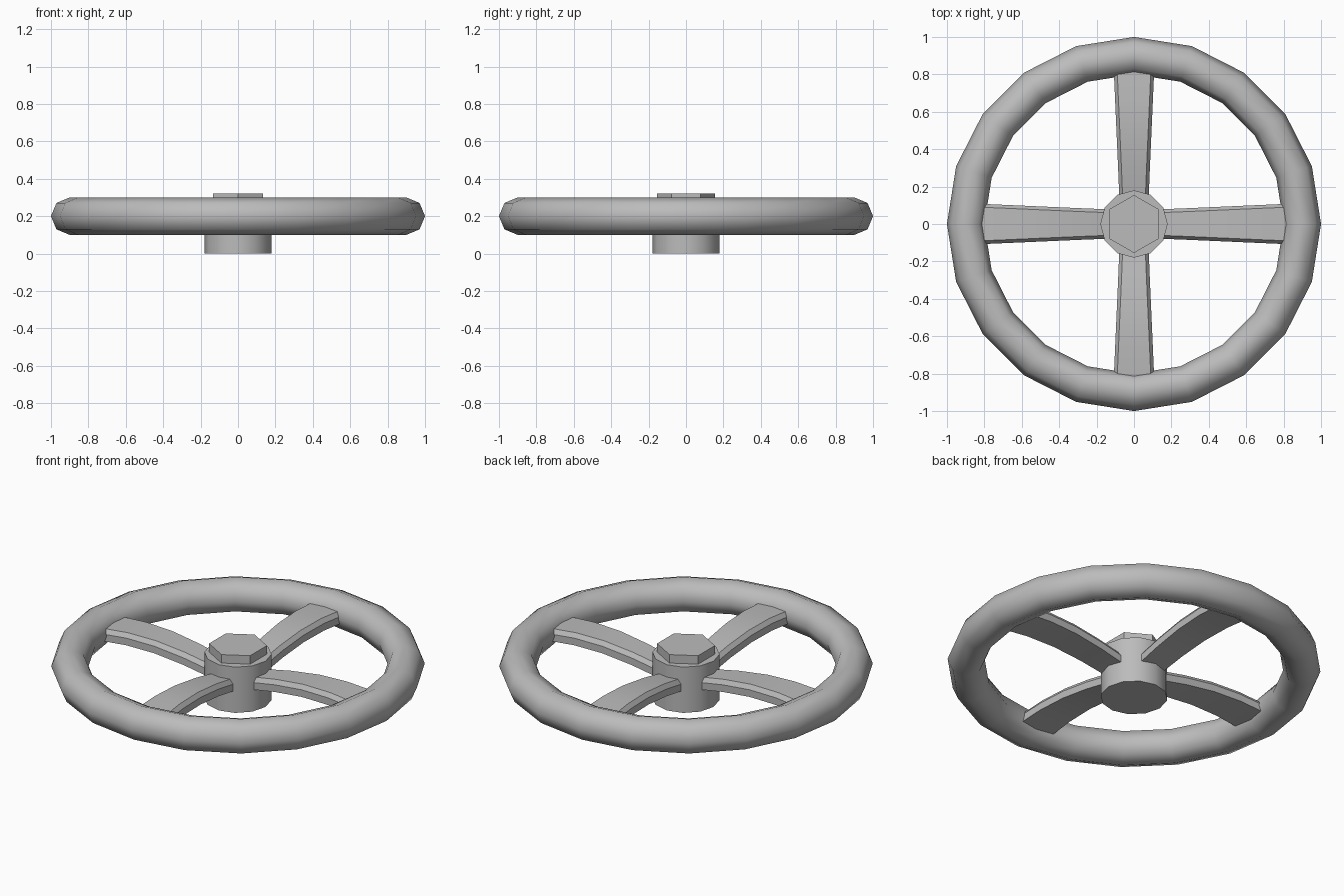
import bpy
import bmesh
from math import sin, cos, pi, radians
from mathutils import Matrix

old = bpy.data.objects.get("Cube")
if old:
    bpy.data.objects.remove(old, do_unlink=True)

GREY = (0.5, 0.5, 0.5, 1)
metal = bpy.data.materials.new("plain grey")
metal.use_nodes = True
metal.diffuse_color = GREY
metal.node_tree.nodes["Principled BSDF"].inputs["Base Color"].default_value = GREY


def finish(bm, name, smooth_angle=None):
    """Turn a bmesh into a named, coloured object."""
    bmesh.ops.recalc_face_normals(bm, faces=bm.faces)
    mesh = bpy.data.meshes.new(name)
    bm.to_mesh(mesh)
    bm.free()
    mesh.materials.append(metal)
    obj = bpy.data.objects.new(name, mesh)
    bpy.context.collection.objects.link(obj)
    if smooth_angle:
        bpy.ops.object.select_all(action='DESELECT')
        obj.select_set(True)
        bpy.context.view_layer.objects.active = obj
        bpy.ops.object.shade_smooth_by_angle(angle=radians(smooth_angle))
    return obj


def loft(bm, rings, closed=False):
    """Skin matching rings of points, capping the ends unless closed."""
    loops = [[bm.verts.new(p) for p in ring] for ring in rings]
    pairs = list(zip(loops, loops[1:]))
    if closed:
        pairs.append((loops[-1], loops[0]))
    else:
        bm.faces.new(loops[0])
        bm.faces.new(loops[-1])
    for a, b in pairs:
        for i in range(len(a)):
            j = (i + 1) % len(a)
            bm.faces.new((a[i], a[j], b[j], b[i]))


def prism(name, sides, radius, z0, z1, smooth_angle=None):
    """Upright prism with a corner on the y axis."""
    bm = bmesh.new()
    turns = [pi / 2 + 2 * pi * i / sides for i in range(sides)]
    loft(bm, [[(radius * cos(t), radius * sin(t), z) for t in turns] for z in (z0, z1)])
    return finish(bm, name, smooth_angle)


# Rim: twenty segments around an eight-sided tube
bm = bmesh.new()
rings = []
for i in range(20):
    t = 2 * pi * i / 20
    tube = [2 * pi * k / 8 for k in range(8)]
    rings.append([((0.9 + 0.1 * cos(p)) * cos(t), (0.9 + 0.1 * cos(p)) * sin(t),
                   0.2 + 0.1 * sin(p)) for p in tube])
loft(bm, rings, closed=True)
finish(bm, "rim", 60)

# Hub and hexagonal nut
prism("hub", 12, 0.18, 0, 0.27, 40)
prism("hub_nut", 6, 0.155, 0.265, 0.32)

# Arched, bevelled spokes: (radius, half width, bottom height)
STATIONS = [(0.1, 0.077, 0.115), (0.3, 0.085, 0.153), (0.48, 0.093, 0.175),
            (0.66, 0.101, 0.178), (0.87, 0.11, 0.16)]
for n, side in enumerate(("left", "back", "right", "front")):
    bm = bmesh.new()
    loft(bm, [[(r, -w, z), (r, w, z), (r, w, z + 0.042), (r, w - 0.018, z + 0.067),
               (r, 0.018 - w, z + 0.067), (r, -w, z + 0.042)] for r, w, z in STATIONS])
    bm.transform(Matrix.Rotation(n * pi / 2, 4, 'Z'))
    finish(bm, side + "_spoke", 25)
